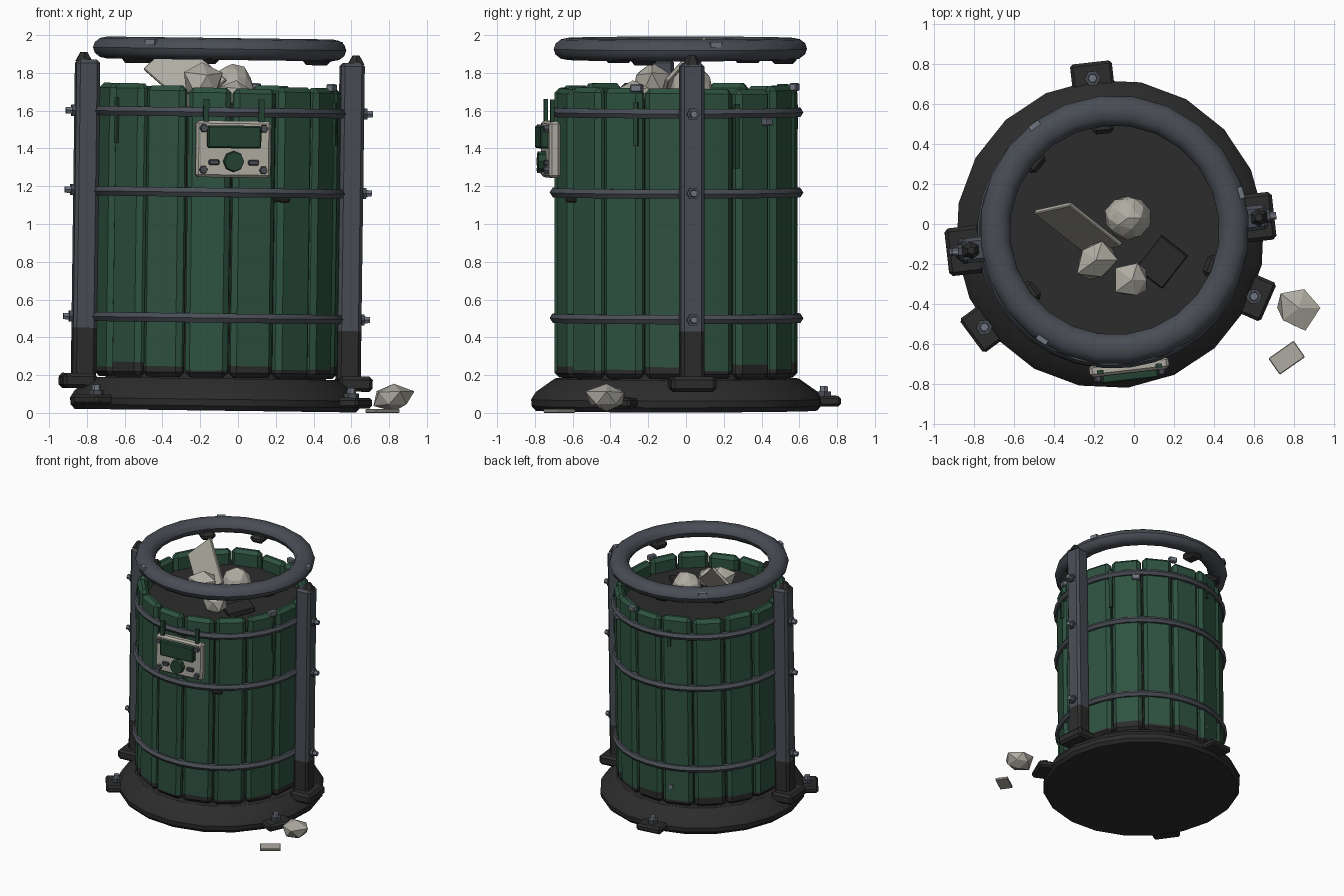
import bpy, bmesh, math, random
from math import radians, cos, sin, pi
from mathutils import Matrix, Vector

random.seed(4)
T = Matrix.Translation
if "Cube" in bpy.data.objects:
    bpy.data.objects.remove(bpy.data.objects["Cube"])


def material(name, *rgb):
    m = bpy.data.materials.new(name)
    m.use_nodes = True
    m.diffuse_color = (*rgb, 1)
    m.node_tree.nodes["Principled BSDF"].inputs["Base Color"].default_value = (*rgb, 1)
    return m


GREEN = material("stave green", .027, .085, .052)
DEEP = material("deep green", .018, .055, .034)
STEEL = material("blue grey steel", .066, .075, .09)
DARK = material("dark iron", .026, .025, .025)
BOLT = material("bright bolt", .16, .18, .22)
STONE = material("pale stone", .43, .41, .36)

# The bin leans slightly and is turned a little about its axis
BIN = T((-.12, -.05, .012)) @ Matrix.Rotation(radians(.75), 4, 'Y') @ Matrix.Rotation(radians(6.5), 4, 'Z')


def polar(az, r, z):
    return BIN @ Matrix.Rotation(radians(az), 4, 'Z') @ T((r, 0, z))


def finish(bm, name, mats, matrix, smooth=False):
    bmesh.ops.recalc_face_normals(bm, faces=bm.faces)
    bm.transform(matrix)
    me = bpy.data.meshes.new(name)
    bm.to_mesh(me)
    bm.free()
    for m in mats:
        me.materials.append(m)
    if smooth:
        me.polygons.foreach_set("use_smooth", [True] * len(me.polygons))
        me.set_sharp_from_angle(angle=radians(35))
    ob = bpy.data.objects.new(name, me)
    bpy.context.collection.objects.link(ob)
    return ob


def box(name, size, mat, matrix, bevel=0.0, dirt=None):
    """Bevelled box; dirt is a local height under which faces turn dark."""
    bm = bmesh.new()
    bmesh.ops.create_cube(bm, size=1, matrix=Matrix.Diagonal((*size, 1)))
    if bevel:
        bmesh.ops.bevel(bm, geom=bm.edges[:], offset=bevel, segments=1, affect='EDGES')
    if dirt is not None:
        bmesh.ops.bisect_plane(bm, geom=bm.verts[:] + bm.edges[:] + bm.faces[:],
                               plane_co=(0, 0, dirt), plane_no=(0, 0, 1))
        for f in bm.faces:
            f.material_index = int(f.calc_center_median().z < dirt)
    return finish(bm, name, [mat, DARK], matrix)


def cylinder(name, r1, r2, depth, sides, mat, matrix):
    """Cylinder or cone standing on the local origin."""
    bm = bmesh.new()
    bmesh.ops.create_cone(bm, cap_ends=True, segments=sides, radius1=r1, radius2=r2,
                          depth=depth, matrix=T((0, 0, depth / 2)))
    return finish(bm, name, [mat], matrix)


def lathe(name, profile, seg, mat, matrix, closed=False):
    bm = bmesh.new()
    rows = [[bm.verts.new((r * cos(2 * pi * i / seg), r * sin(2 * pi * i / seg), z))
             for i in range(seg)] for r, z in profile]
    pairs = list(zip(rows, rows[1:]))
    if closed:
        pairs.append((rows[-1], rows[0]))
    else:
        bm.faces.new(rows[0])
        bm.faces.new(rows[-1])
    for a, b in pairs:
        for i in range(seg):
            j = (i + 1) % seg
            bm.faces.new((a[i], a[j], b[j], b[i]))
    return finish(bm, name, [mat], matrix, smooth=True)


def hoop(name, radius, a, b, sides, seg, mat, matrix):
    prof = [(radius + a * cos(2 * pi * k / sides), b * sin(2 * pi * k / sides)) for k in range(sides)]
    return lathe(name, prof, seg, mat, matrix, closed=True)


def rock(name, loc, size, level=1, rough=.2):
    bm = bmesh.new()
    bmesh.ops.create_icosphere(bm, subdivisions=level, radius=1)
    for v in bm.verts:
        v.co *= 1 + random.uniform(-rough, rough)
    return finish(bm, name, [STONE], T(loc) @ Matrix.Diagonal((*size, 1)))


def hex_bolt(name, matrix, r=.034):
    cylinder(name + "_head", r, r, .025, 6, STEEL, matrix)
    cylinder(name + "_tip", r * .65, r * .55, .055, 6, BOLT, matrix)


OUT = Matrix.Rotation(pi / 2, 4, 'Y')

# Base plate and dark filling
lathe("base", [(.75, 0), (.772, .025), (.775, .06), (.75, .1), (.65, .17)], 20, DARK, BIN)
lathe("liner", [(.585, .15), (.585, 1.6)], 32, DARK, BIN)

# Staves
for i in range(16):
    top = 1.72 + random.uniform(-.015, .01)
    h = top - .175
    box(f"stave_{i + 1}", (.075, .23 + random.uniform(-.008, .006), h), GREEN,
        polar((i + .5) * 22.5, .6 + random.uniform(-.004, .006), .175 + h / 2),
        bevel=.026, dirt=random.uniform(.035, .085) - h / 2)

# Bands and top ring
for i, z in enumerate((.49, 1.155, 1.58)):
    hoop(f"band_{i + 1}", .643, .031, .028, 6, 32, STEEL, polar(0, 0, z))
ring = BIN @ T((0, .02, 1.915))
hoop("top_ring", .6, .075, .058, 12, 24, STEEL, ring)
for az in (90, 133, 210, 333):
    box("ring_bracket", (.13, .11, .06), DARK,
        ring @ Matrix.Rotation(radians(az), 4, 'Z') @ T((.55, 0, -.05)), bevel=.02)
for az in (10, 121, 230):
    box("ring_chip", (.025, .06, .03), BOLT,
        ring @ Matrix.Rotation(radians(az), 4, 'Z') @ T((.66, 0, .03)))

# Side posts with feet, caps and bolts
for side, az in (("left", 0), ("right", 180)):
    box(side + "_post", (.125, .125, 1.7), STEEL, polar(az, .705, 1.0), bevel=.018, dirt=-.57)
    box(side + "_post_foot", (.18, .24, .08), DARK, polar(az, .735, .15), bevel=.018)
    cylinder(side + "_post_cap", .05, .02, .05, 6, DARK, polar(az, .725, 1.84))
    for z in (.49, 1.16, 1.58):
        hex_bolt(side + "_post_bolt", polar(az, .762, z) @ OUT)

# Base lugs
for az in (90, 210, 330):
    box("base_lug", (.18, .21, .055), DARK, polar(az, .775, .05), bevel=.014)
    hex_bolt("lug_bolt", polar(az, .785, .075), .04)

# Front plate with its raised details
def on_plate(x, z, r=.715):
    return polar(-90, r, z) @ T((0, x, 0))


box("front_plate", (.06, .4, .3), STONE, on_plate(0, 1.385, .67), bevel=.014)
box("plate_panel", (.05, .285, .12), DEEP, on_plate(0, 1.45), bevel=.008)
cylinder("plate_dial", .057, .052, .045, 8, DEEP, on_plate(0, 1.32, .695) @ OUT)
for x in (-.105, .105):
    box("plate_slot", (.03, .055, .028), STEEL, on_plate(x, 1.315, .705), bevel=.005)
    box("plate_strap", (.02, .03, .13), DEEP, on_plate(x * 1.4, 1.585, .68))
for x in (-.16, .16):
    for z in (1.275, 1.495):
        cylinder("plate_bolt", .024, .02, .03, 6, STEEL, on_plate(x, z, .695) @ OUT)

# Hanging strips and loose chips on the staves
for az, low, high in ((-153, 1.41, 1.65), (-26, 1.41, 1.64), (23, 1.29, 1.63), (97, 1.49, 1.62)):
    box("hanging_strip", (.02, .026, high - low), DEEP, polar(az, .647, (low + high) / 2))
for az, r, z in ((-26, .63, 1.715), (67, .65, 1.715), (41, .645, 1.535)):
    box("stave_chip", (.04, .065, .042), BOLT, polar(az, r, z), bevel=.006)
box("small_chip", (.02, .03, .03), BOLT, polar(97, .64, .33))
box("band_lump", (.04, .08, .025), DARK, polar(-65, .65, 1.12), bevel=.008)

# Rubble lying inside
rock("round_stone", (-.03, .03, 1.72), (.115, .115, .125), 2, .06)
rock("large_stone", (-.19, -.18, 1.74), (.11, .11, .12))
rock("small_stone", (-.01, -.28, 1.68), (.1, .1, .09))
u = Vector((.18, .04, .17)).normalized()
w = u.cross(Vector((.2, -.2, -.25))).normalized()
slab = Matrix((u, w.cross(u), w)).transposed().to_4x4()
box("leaning_slab", (.25, .4, .025), STONE, T((-.28, -.02, 1.79)) @ slab, bevel=.005)
box("dark_slab", (.17, .21, .04), DARK,
    T((.14, -.19, 1.635)) @ Matrix.Rotation(radians(-38), 4, 'Z') @ Matrix.Rotation(.15, 4, 'X'), bevel=.006)

# Rubble on the ground
rock("ground_stone", (.825, -.42, .075), (.105, .115, .075))
box("ground_chip", (.155, .1, .02), STONE,
    T((.765, -.67, .01)) @ Matrix.Rotation(radians(35), 4, 'Z'), bevel=.004)
